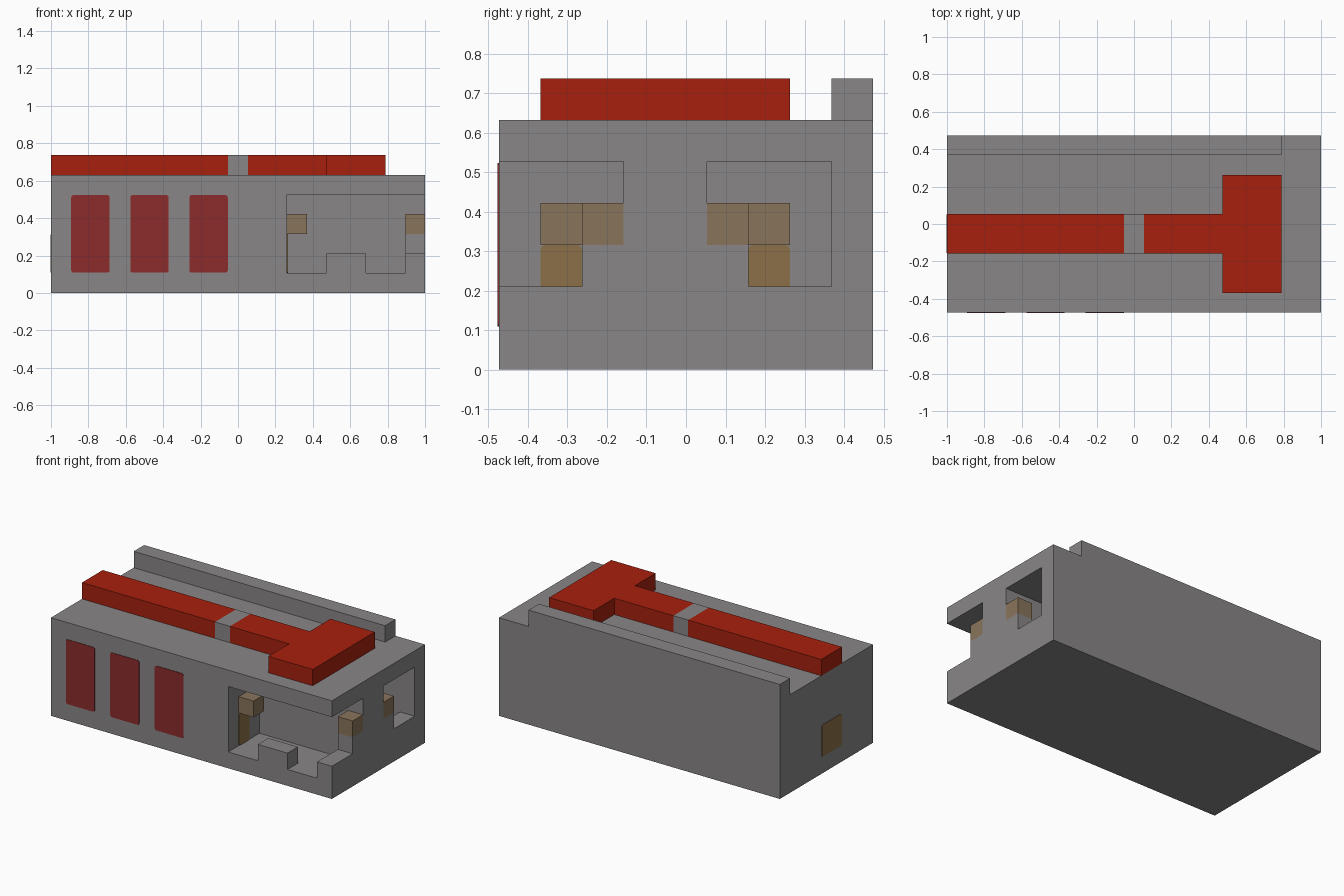
import bpy
import bmesh

cube = bpy.data.objects.get("Cube")
if cube:
    bpy.data.objects.remove(cube, do_unlink=True)

# Everything sits on a grid of 19 x 9 x 7 cells
U = 2 / 19
NX, NY = 19, 9


def material(name, rgb):
    m = bpy.data.materials.new(name)
    m.use_nodes = True
    color = (*rgb, 1)
    m.diffuse_color = color
    m.node_tree.nodes["Principled BSDF"].inputs["Base Color"].default_value = color
    return m


STONE = material("grey stone", (0.25, 0.24, 0.24))
RED = material("roof red", (0.386, 0.0144, 0.0044))
GLASS = material("dark red", (0.262, 0.025, 0.025))
WOOD = material("brown wood", (0.25, 0.175, 0.105))
DOOR = material("golden wood", (0.258, 0.162, 0.065))


def finish(name, bm, mat):
    bmesh.ops.recalc_face_normals(bm, faces=bm.faces)
    mesh = bpy.data.meshes.new(name)
    bm.to_mesh(mesh)
    bm.free()
    mesh.materials.append(mat)
    obj = bpy.data.objects.new(name, mesh)
    bpy.context.collection.objects.link(obj)
    return obj


def box_mesh(x, y, z):
    """Box from cell ranges."""
    bm = bmesh.new()
    bmesh.ops.create_cube(bm, size=1)
    for v in bm.verts:
        i, j, k = (r[int(c > 0)] for r, c in zip((x, y, z), v.co))
        v.co = ((i - NX / 2) * U, (j - NY / 2) * U, k * U)
    return bm


def box(name, x, y, z, mat=STONE):
    return finish(name, box_mesh(x, y, z), mat)


def plate(name, x, y, z, axis, mat):
    """Thin painted panel with slightly clipped corners, facing the given axis."""
    bm = box_mesh(x, y, z)
    edges = [e for e in bm.edges
             if abs((e.verts[0].co - e.verts[1].co).normalized()[axis]) > 0.9]
    bmesh.ops.bevel(bm, geom=edges, offset=0.012, segments=2, profile=0.5, affect='EDGES')
    return finish(name, bm, mat)


def prism(name, outline, z, mat):
    """Plan outline in cells, raised between two heights."""
    bm = bmesh.new()
    face = bm.faces.new([bm.verts.new(((i - NX / 2) * U, (j - NY / 2) * U, z[0] * U))
                         for i, j in outline])
    out = bmesh.ops.extrude_face_region(bm, geom=[face])
    top = [v for v in out["geom"] if isinstance(v, bmesh.types.BMVert)]
    bmesh.ops.translate(bm, verts=top, vec=(0, 0, (z[1] - z[0]) * U))
    return finish(name, bm, mat)


def cut(target, x, y, z):
    cutter = box("cutter", x, y, z)
    cutter.hide_render = True
    mod = target.modifiers.new("opening", 'BOOLEAN')
    mod.operation, mod.solver, mod.object = 'DIFFERENCE', 'EXACT', cutter
    bpy.context.view_layer.objects.active = target
    bpy.ops.object.modifier_apply(modifier=mod.name)
    bpy.data.objects.remove(cutter, do_unlink=True)


# Main block with two hollow rooms at the right end
body = box("main_block", (0, 19), (0, 9), (0, 6))
cut(body, (12, 18), (-1, 3), (1, 5))    # front room, open to the front
cut(body, (17, 20), (-1, 2), (2, 5))    # side opening above the sill
cut(body, (17, 20), (-1, 3), (3, 5))    # gap above the post
cut(body, (12, 18), (5, 8), (1, 5))     # back room
cut(body, (17, 20), (6, 8), (2, 5))
cut(body, (17, 20), (5, 8), (3, 5))
box("front_counter", (14, 16), (0, 1), (1, 2))

# Wooden post caps, wall blocks and inner doors, one set per room
for side, post, inner in (("front", 2, 1), ("back", 5, 6)):
    box(side + "_post_cap", (18, 19), (post, post + 1), (3, 4), WOOD)
    box(side + "_wall_block", (12, 13), (inner, inner + 1), (3, 4), WOOD)
    plate(side + "_inner_door", (11.97, 12.03), (inner, inner + 1), (1, 3), 0, DOOR)

# Painted front windows and end door
for n, i in enumerate((1.03, 4.03, 7.03)):
    plate(f"front_window_{n + 1}", (i, i + 1.95), (-0.03, 0.03), (1.03, 4.97), 1, GLASS)
plate("end_door", (-0.03, 0.03), (3.03, 4.97), (1.03, 2.97), 0, DOOR)

# Roof: long rail, grey joint, T-shaped head and rear parapet
box("roof_rail", (0, 9), (3, 5), (6, 7), RED)
box("roof_joint", (9, 10), (3, 5), (6, 7))
prism("roof_head", [(10, 3), (14, 3), (14, 1), (17, 1), (17, 7), (14, 7), (14, 5), (10, 5)],
      (6, 7), RED)
box("rear_parapet", (0, 17), (8, 9), (6, 7))
